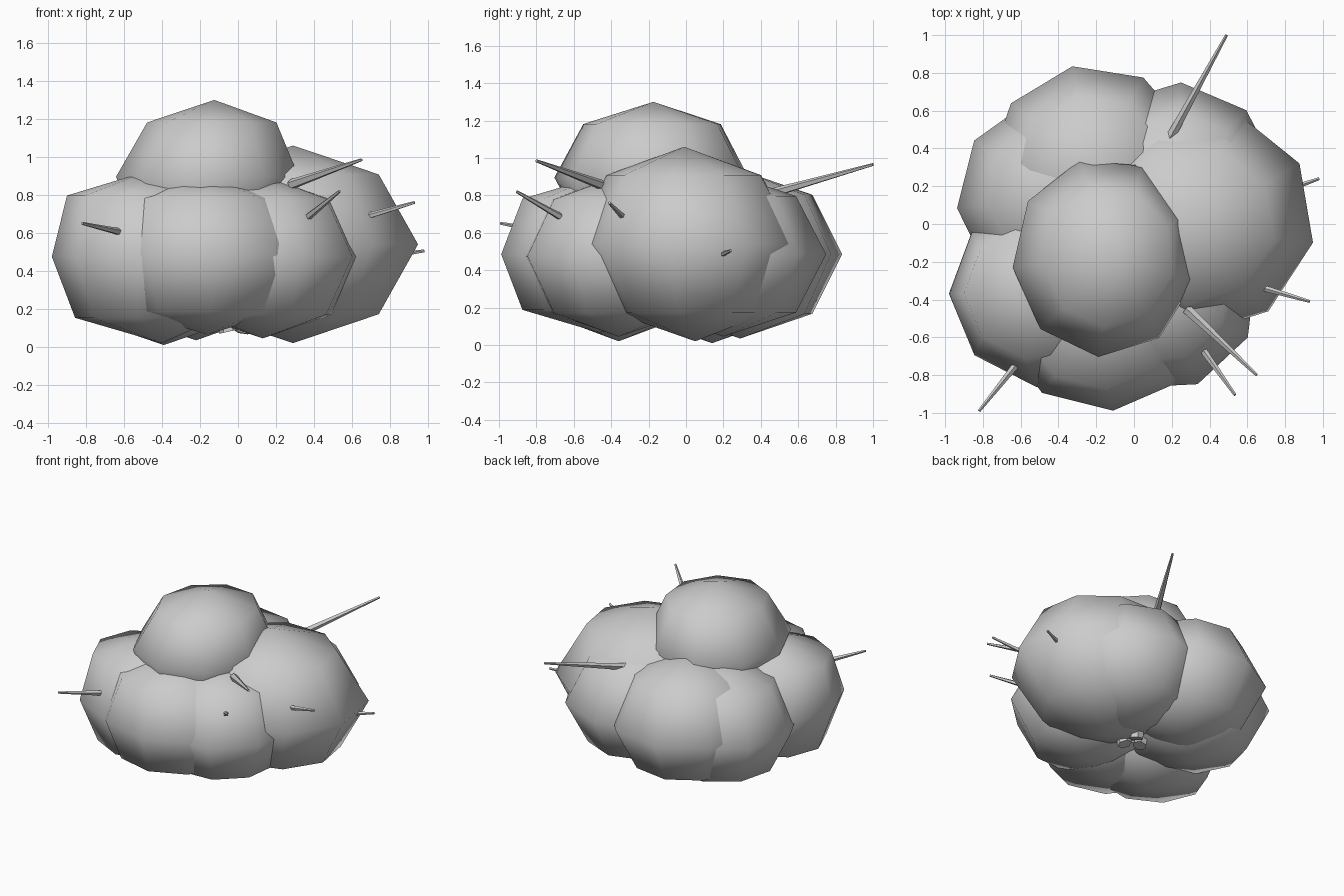
import bpy
from math import radians
from mathutils import Vector, Matrix

if "Cube" in bpy.data.objects:
    bpy.data.objects.remove(bpy.data.objects["Cube"])


def blob(name, loc, radii, phase, lean=(0, 0), bulge=1.0, shift=(0, 0)):
    """Coarse 9-sided foliage clump, smooth shaded. phase = angle of one rim vertex,
    lean = sideways shift of the top, bulge/shift = widen/move the shoulder rings."""
    bpy.ops.mesh.primitive_uv_sphere_add(segments=9, ring_count=4, radius=1, location=loc)
    ob = bpy.context.object
    ob.name = name
    first = max(ob.data.vertices, key=lambda v: v.co.xy.length).co
    turn = Matrix.Rotation(radians(phase) + Vector((1, 0)).angle_signed(first.xy), 3, 'Z')
    for v in ob.data.vertices:
        p = turn @ v.co
        x, y = p.x * radii[0] + lean[0] * p.z, p.y * radii[1] + lean[1] * p.z
        if 0.3 < abs(p.z) < 0.9:
            x, y = x * bulge + shift[0], y * bulge + shift[1]
        v.co = (x, y, p.z * radii[2])
    bpy.ops.object.shade_smooth()
    return ob


def stick(name, base, tip, r0, r1, sides=5):
    """Tapered stick between two points."""
    a, b = Vector(base), Vector(tip)
    d = b - a
    bpy.ops.mesh.primitive_cone_add(
        vertices=sides, radius1=r0, radius2=r1, depth=d.length,
        location=(a + b) / 2, rotation=d.to_track_quat('Z', 'Y').to_euler())
    ob = bpy.context.object
    ob.name = name
    bpy.ops.object.shade_smooth_by_angle(angle=radians(40))
    return ob


# Foliage clumps
blob("foliage_top", (-0.155, -0.175, 0.895), (0.49, 0.53, 0.405), 26, (0.03, 0))
blob("foliage_right", (0.29, 0.02, 0.54), (0.67, 0.62, 0.52), -11, (0, -0.03), 0.97)
blob("foliage_front", (-0.16, -0.46, 0.485), (0.57, 0.53, 0.42), -85, (0, 0), 1.03, (-0.02, -0.03))
blob("foliage_front_right", (0.13, -0.36, 0.475), (0.53, 0.53, 0.43), -27)
blob("foliage_left_front", (-0.43, -0.36, 0.475), (0.55, 0.51, 0.455), 181, (-0.03, 0), 1.0, (-0.06, 0))
blob("foliage_left_back", (-0.39, 0.14, 0.455), (0.55, 0.54, 0.445), 186)
blob("foliage_back", (-0.22, 0.29, 0.485), (0.555, 0.555, 0.45), 101)
blob("foliage_back_right", (0.22, 0.20, 0.485), (0.55, 0.55, 0.44), 87)

# Bare twigs poking out of the foliage
twigs = [
    ((0.16, 0.40, 0.795), (0.49, 1.00, 0.965), 0.028),
    ((0.28, -0.45, 0.855), (0.65, -0.80, 0.985), 0.028),
    ((0.35, -0.645, 0.67), (0.535, -0.905, 0.82), 0.021),
    ((0.62, -0.32, 0.67), (0.93, -0.41, 0.76), 0.02),
    ((-0.60, -0.715, 0.60), (-0.82, -0.99, 0.65), 0.021),
    ((0.78, 0.17, 0.475), (0.98, 0.24, 0.505), 0.018),
]
for i, (a, b, r) in enumerate(twigs):
    stick(f"twig_{i + 1}", a, b, r, 0.008)

# Short stems hidden under the foliage
for i, (x, y) in enumerate([(-0.05, 0.0), (0.04, -0.05), (0.03, 0.06)]):
    stick(f"stem_{i + 1}", (x, y, 0.08), (x * 3, y * 3, 0.55), 0.05, 0.03, 6)
